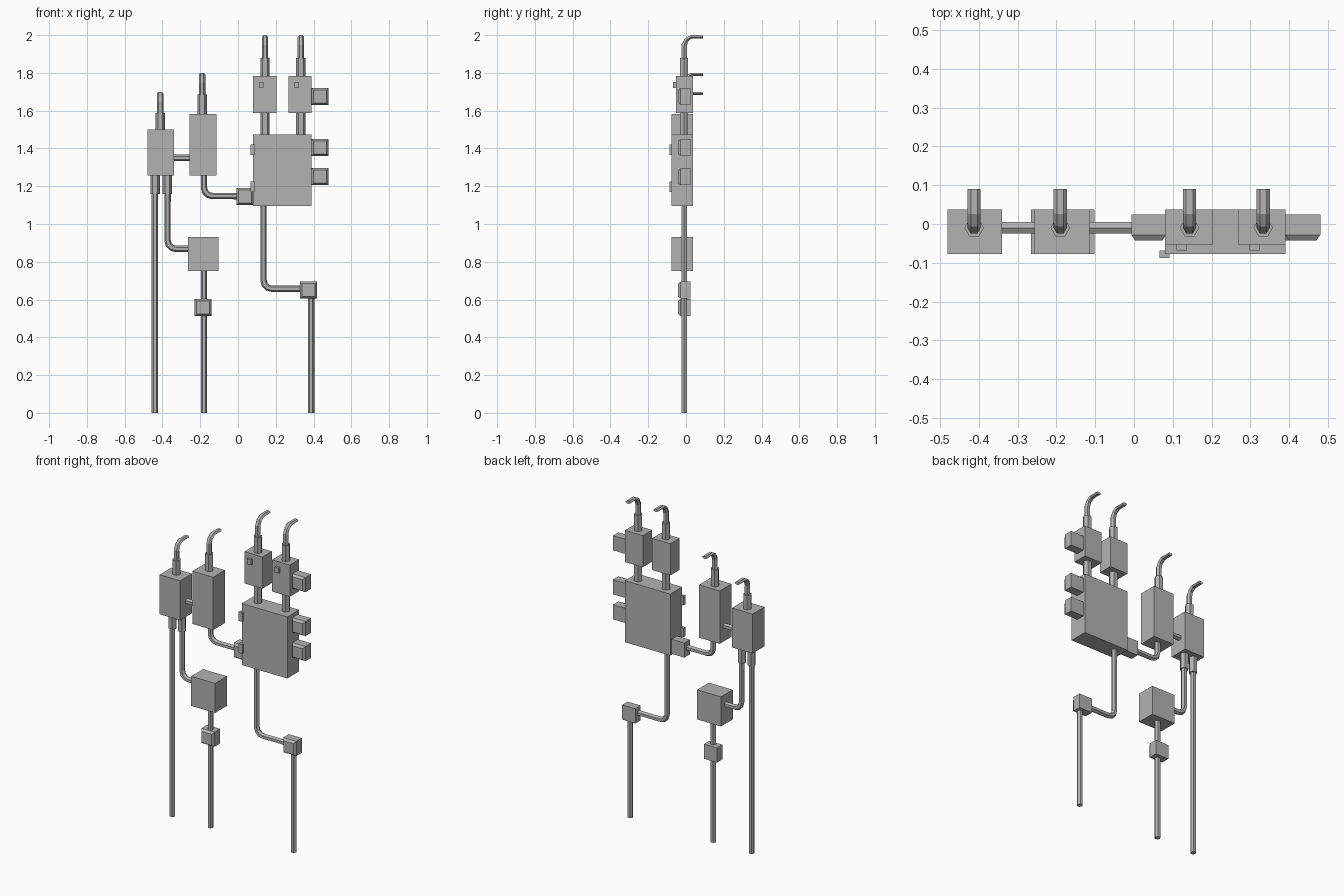
import bpy
import bmesh
from math import cos, sin, pi
from mathutils import Vector

default = bpy.data.objects.get("Cube")
if default:
    bpy.data.objects.remove(default)

grey = bpy.data.materials.new("painted_grey")
grey.use_nodes = True
tone = (0.45, 0.45, 0.45, 1)
grey.diffuse_color = tone
grey.node_tree.nodes["Principled BSDF"].inputs["Base Color"].default_value = tone

PIPE, SLEEVE = 0.017, 0.025
PIPE_Y = -0.01
FRONT, BACK = -0.077, 0.038
X, Y = Vector((1, 0, 0)), Vector((0, 1, 0))


def finish(name, bm):
    bmesh.ops.recalc_face_normals(bm, faces=bm.faces[:])
    mesh = bpy.data.meshes.new(name)
    bm.to_mesh(mesh)
    bm.free()
    mesh.materials.append(grey)
    obj = bpy.data.objects.new(name, mesh)
    bpy.context.collection.objects.link(obj)
    return obj


def box(name, x, z, y=(FRONT, BACK), chamfer=0):
    """Box from ranges; a chamfer raises a bevelled front lid."""
    bm = bmesh.new()
    bmesh.ops.create_cube(bm, size=1)
    for v in bm.verts:
        v.co = [r[0] if c < 0 else r[1] for c, r in zip(v.co, (x, y, z))]
    if chamfer:
        bm.normal_update()
        lid = [f for f in bm.faces if f.normal.y < -0.9]
        bmesh.ops.inset_region(bm, faces=lid, thickness=chamfer, depth=chamfer)
    return finish(name, bm)


def junction(name, x, z):
    """Small cube fitting with a chamfered front, given its centre."""
    h = 0.045
    return box(name, (x - h, x + h), (z - h, z + h), (-0.028, 0.025), 0.015)


def pipe(name, points, radius=PIPE, wide=None, squash=None):
    """Six-sided tube along points; wide fixes the direction of its ridges."""
    pts = [Vector(p) for p in points]
    bm = bmesh.new()
    rings = []
    for i, p in enumerate(pts):
        ahead = (pts[min(i + 1, len(pts) - 1)] - p).normalized()
        behind = (p - pts[max(i - 1, 0)]).normalized()
        t = (ahead + behind).normalized()
        u = wide or Y.cross(t)
        v = u.cross(t) * (squash[i] if squash else 1)
        rings.append([bm.verts.new(p + radius * (u * cos(k * pi / 3) + v * sin(k * pi / 3)))
                      for k in range(6)])
    for a, b in zip(rings, rings[1:]):
        for k in range(6):
            n = (k + 1) % 6
            bm.faces.new((a[k], a[n], b[n], b[k]))
    bm.faces.new(rings[0])
    bm.faces.new(rings[-1])
    return finish(name, bm)


def riser(name, x, low, high, radius=PIPE):
    return pipe(name, [(x, PIPE_Y, low), (x, PIPE_Y, high)], radius)


def elbow(name, x, top, z, end):
    """Pipe running down, then turning toward +x."""
    r = 0.045
    arc = [(x + r - r * cos(a), PIPE_Y, z + r - r * sin(a)) for a in (0, pi / 6, pi / 3, pi / 2)]
    return pipe(name, [(x, PIPE_Y, top)] + arc + [(end, PIPE_Y, z)])


def hook(name, x, low, tip):
    """Thin service pipe bending back toward the wall."""
    path = [(x, PIPE_Y, low), (x, PIPE_Y, tip - 0.055),
            (x, 0.002, tip - 0.026), (x, 0.028, tip - 0.009), (x, 0.09, tip - 0.009)]
    return pipe(name, path, PIPE, X, (1, 1, 0.8, 0.6, 0.55))


# Cabinets
box("left_meter_box", (-0.48, -0.34), (1.257, 1.5))
box("tall_box", (-0.257, -0.115), (1.257, 1.582))
box("lower_box", (-0.265, -0.102), (0.75, 0.932))
box("main_cabinet", (0.08, 0.39), (1.094, 1.473))
box("upper_box_right", (0.08, 0.204), (1.588, 1.783), (-0.053, BACK))
box("upper_box_left", (0.268, 0.39), (1.588, 1.783), (-0.053, BACK))

# Latches and hinges
for i, x in enumerate((0.11, 0.298)):
    box(f"latch_{i + 1}", (x, x + 0.026), (1.72, 1.753), (-0.068, -0.05))
for i, z in enumerate((1.17, 1.366)):
    box(f"hinge_{i + 1}", (0.066, 0.091), (z, z + 0.056), (-0.087, -0.068))

# Chamfered fittings
for i, z in enumerate((1.251, 1.405, 1.676)):
    junction(f"side_fitting_{i + 1}", 0.435, z)
junction("cabinet_fitting", 0.038, 1.145)
junction("corner_fitting", 0.373, 0.65)
junction("inline_fitting", -0.184, 0.558)

# Sleeves and hooked pipes on top of each box
for i, (x, base, collar, tip) in enumerate((
        (-0.412, 1.49, 1.587, 1.7), (-0.19, 1.57, 1.685, 1.8),
        (0.143, 1.77, 1.88, 2.0), (0.333, 1.77, 1.88, 2.0))):
    riser(f"top_sleeve_{i + 1}", x, base, collar, SLEEVE)
    hook(f"hook_pipe_{i + 1}", x, collar - 0.01, tip)
for i, x in enumerate((0.143, 0.333)):
    riser(f"cabinet_sleeve_{i + 1}", x, 1.46, 1.6, SLEEVE)
for i, x in enumerate((-0.439, -0.375)):
    riser(f"bottom_sleeve_{i + 1}", x, 1.16, 1.27, SLEEVE)

# Conduit runs
riser("left_ground_pipe", -0.44, 0, 1.17)
riser("middle_ground_pipe", -0.18, 0, 0.76)
riser("right_ground_pipe", 0.387, 0, 0.62)
elbow("meter_elbow_pipe", -0.373, 1.17, 0.868, -0.255)
elbow("tall_box_elbow_pipe", -0.18, 1.27, 1.148, 0.005)
elbow("cabinet_elbow_pipe", 0.135, 1.1, 0.657, 0.335)
pipe("link_pipe", [(-0.35, PIPE_Y, 1.35), (-0.25, PIPE_Y, 1.35)])
